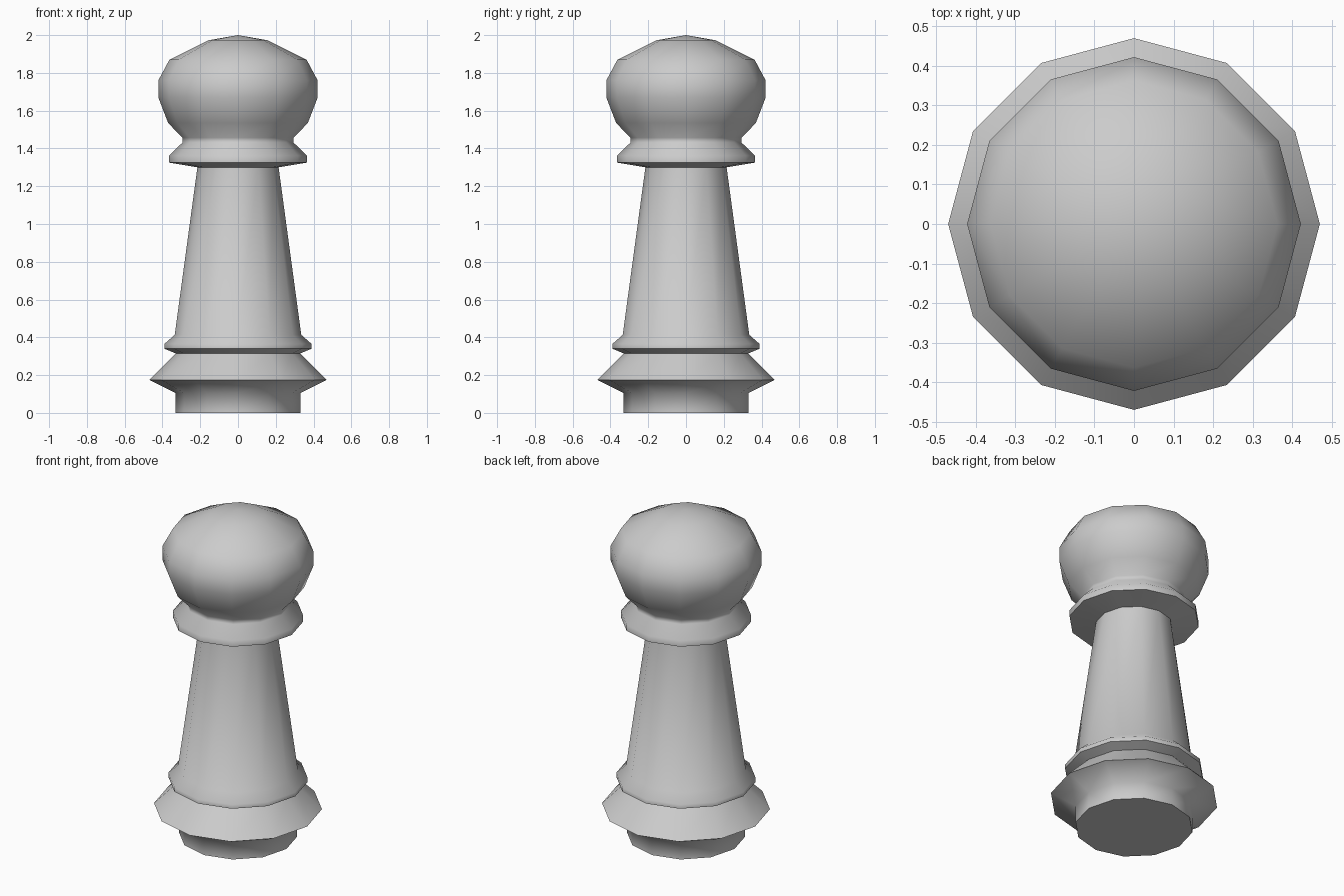
import bpy, bmesh, math

if "Cube" in bpy.data.objects:
    bpy.data.objects.remove(bpy.data.objects["Cube"])

SIDES = 12

# Outline from bottom to top as (radius, height)
base = [(0, 0), (0.33, 0), (0.33, 0.105), (0.47, 0.175), (0.33, 0.315),
        (0.39, 0.34), (0.39, 0.365), (0.335, 0.413)]
collar = [(0.215, 1.30), (0.365, 1.325), (0.365, 1.362), (0.295, 1.43), (0.295, 1.457)]
head = [(0.37, 1.535), (0.422, 1.67), (0.422, 1.76), (0.363, 1.87), (0.155, 1.973), (0, 2)]

# Turn the outline around z
bm = bmesh.new()
verts = [bm.verts.new((r, 0, z)) for r, z in base + collar + head]
edges = [bm.edges.new(pair) for pair in zip(verts, verts[1:])]
bmesh.ops.spin(bm, geom=verts + edges, cent=(0, 0, 0), axis=(0, 0, 1),
               angle=math.tau, steps=SIDES, use_duplicate=False)
bmesh.ops.remove_doubles(bm, verts=bm.verts, dist=0.0005)
bmesh.ops.recalc_face_normals(bm, faces=bm.faces)
mesh = bpy.data.meshes.new("turned_game_piece")
bm.to_mesh(mesh)
bm.free()

piece = bpy.data.objects.new("turned_game_piece", mesh)
bpy.context.collection.objects.link(piece)

# Smooth the gentle curves, keep the hard rims sharp
bpy.context.view_layer.objects.active = piece
piece.select_set(True)
bpy.ops.object.shade_smooth_by_angle(angle=math.radians(65))
